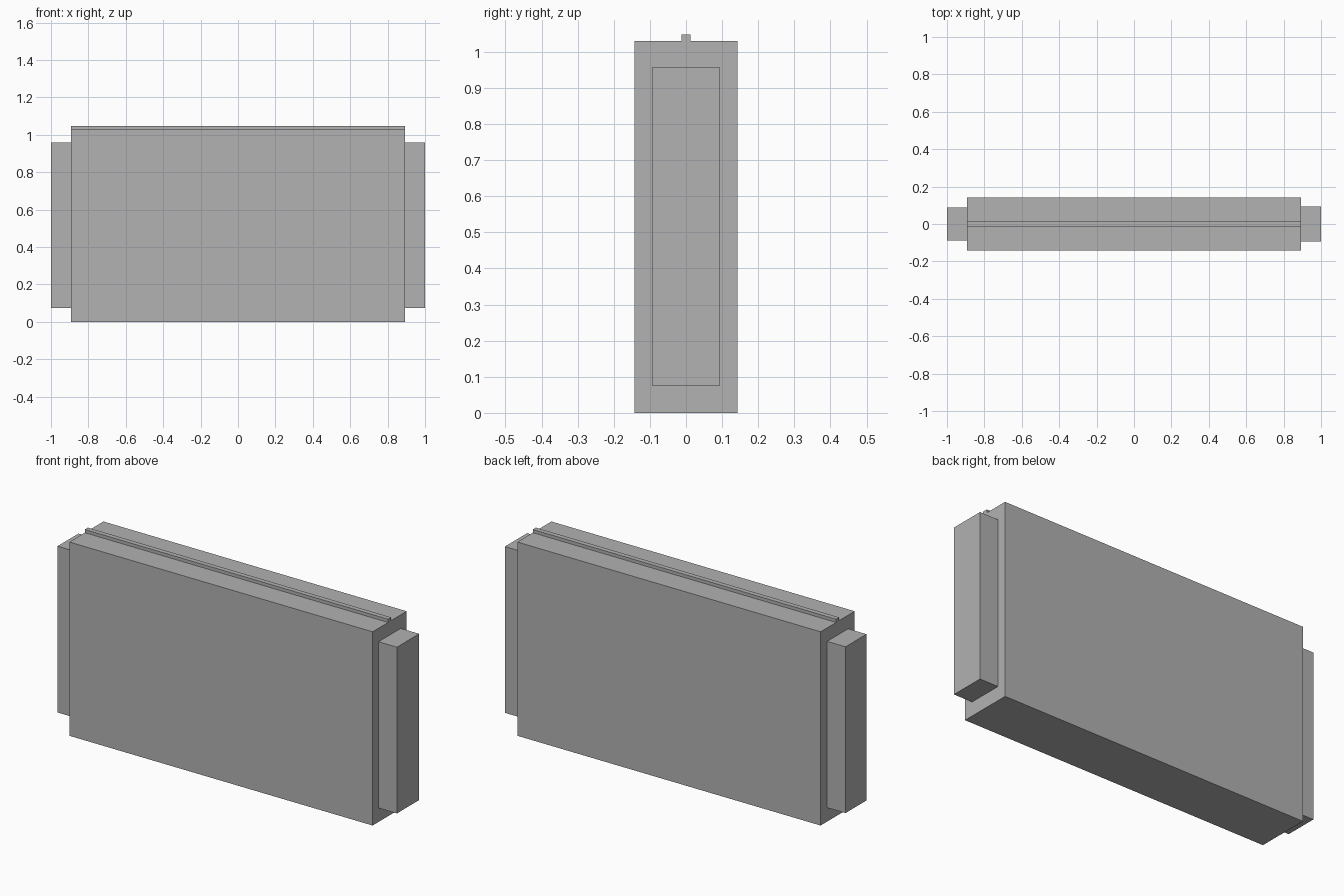
import bpy

default = bpy.data.objects.get("Cube")
if default:
    bpy.data.objects.remove(default, do_unlink=True)

# Single plain grey material
grey = bpy.data.materials.new("plain_grey")
grey.use_nodes = True
colour = (0.445, 0.445, 0.445, 1.0)
grey.diffuse_color = colour
grey.node_tree.nodes["Principled BSDF"].inputs["Base Color"].default_value = colour


def box(name, low, high):
    """Axis-aligned box between two corners."""
    centre = [(a + b) / 2 for a, b in zip(low, high)]
    size = [b - a for a, b in zip(low, high)]
    bpy.ops.mesh.primitive_cube_add(size=1, location=centre)
    obj = bpy.context.object
    obj.name = name
    obj.scale = size
    bpy.ops.object.transform_apply(location=False, rotation=False, scale=True)
    obj.data.materials.append(grey)
    return obj


half_width = 0.892
half_depth = 0.143
body_top = 1.03

# Main slab
box("panel_body", (-half_width, -half_depth, 0), (half_width, half_depth, body_top))

# Thin ridge along the top
box("top_ridge", (-half_width, -0.013, body_top), (half_width, 0.013, 1.047))

# End blocks, the right one slightly slimmer
box("left_end_block", (half_width, -0.093, 0.074), (1, 0.093, 0.958))
box("right_end_block", (-1, -0.088, 0.074), (-half_width, 0.088, 0.958))
